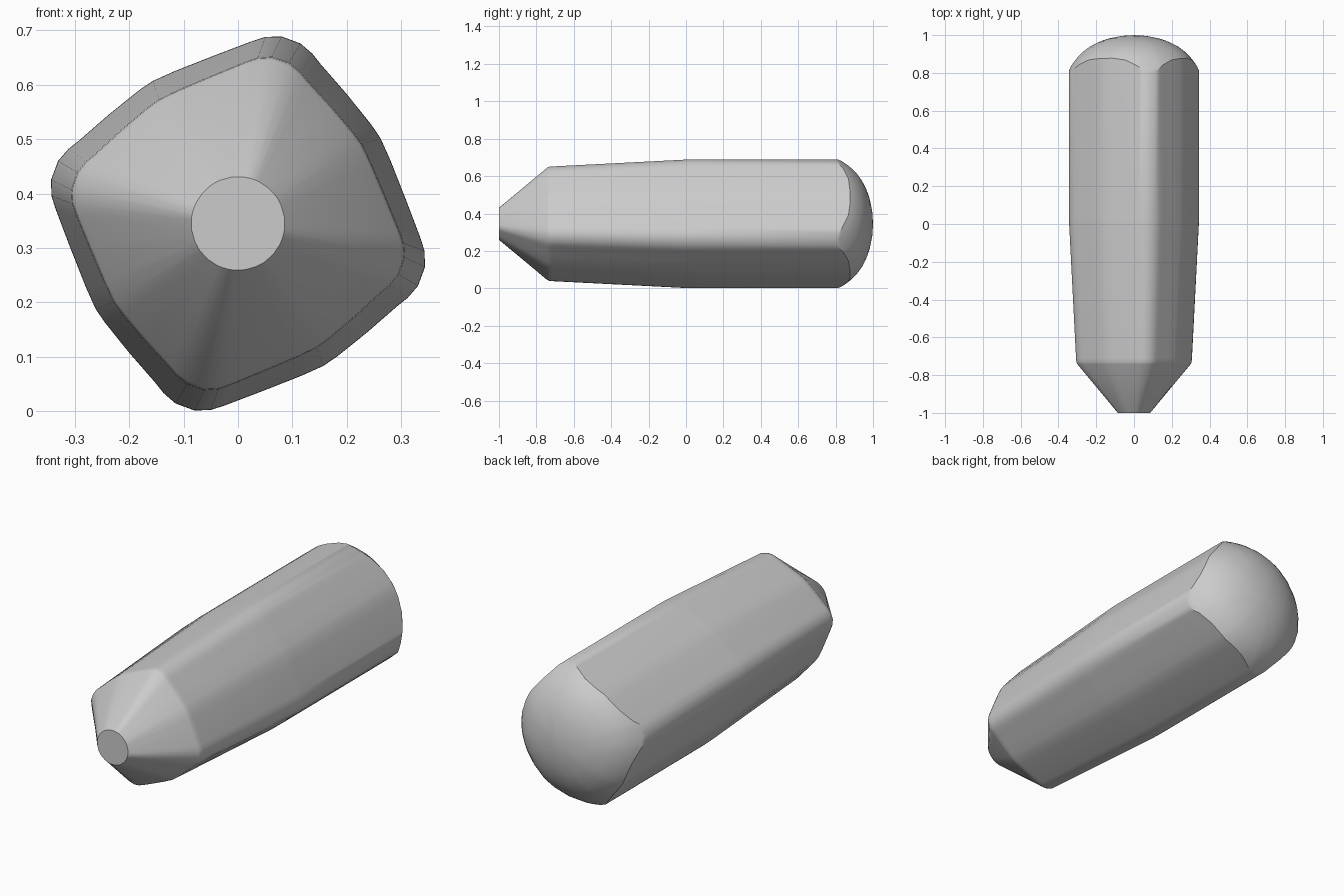
import bpy, bmesh
from math import radians
from mathutils import Matrix, Vector

cube = bpy.data.objects.get("Cube")
if cube:
    bpy.data.objects.remove(cube, do_unlink=True)

CENTRE_Z = 0.345

# One quarter of the twisted, rounded-square section, repeated four times
quarter = [(.025, .335), (.05, .343), (.08, .344), (.115, .331), (.137, .312),
           (.152, .293), (.2, .238), (.245, .182), (.262, .157), (.28, .117), (.308, .046)]
section = [Matrix.Rotation(radians(-90 * k), 2) @ Vector(p)
           for k in range(4) for p in quarter]


def dome_y(r):
    """Depth of the domed back end at a distance r from the axis."""
    return 1 - r ** 2 - 38 * r ** 6


bm = bmesh.new()


def ring(points, depth):
    return [bm.verts.new((p.x, depth(p), p.y + CENTRE_Z)) for p in points]


def scaled(s, turn=0):
    rot = Matrix.Rotation(radians(turn), 2)
    return [rot @ p * s for p in section]


# Round nose tip, tapered shoulder and straight body
rings = [ring([p.normalized() * 0.086 for p in section], lambda p: -1)]
for y, s, turn in [(-.742, .868, 1.5), (-.73, .882, 1.5), (-.71, .887, 1.5),
                   (0, .998, 0), (.03, 1, 0)]:
    rings.append(ring(scaled(s, turn), lambda p: y))

# Domed back end, trimmed by the body's section
for s in [1, .97, .93, .88, .8, .7, .55, .4, .2]:
    rings.append(ring(scaled(s), lambda p: dome_y(p.length)))

# Skin the rings and close both ends
n = len(section)
for a, b in zip(rings, rings[1:]):
    for i in range(n):
        j = (i + 1) % n
        bm.faces.new((a[i], a[j], b[j], b[i]))
bm.faces.new(rings[0])
tip = bm.verts.new((0, 1, CENTRE_Z))
for i in range(n):
    bm.faces.new((rings[-1][i], rings[-1][(i + 1) % n], tip))
bmesh.ops.recalc_face_normals(bm, faces=bm.faces)

mesh = bpy.data.meshes.new("body")
bm.to_mesh(mesh)
bm.free()
body = bpy.data.objects.new("body", mesh)
bpy.context.collection.objects.link(body)

# Plain grey finish
grey = bpy.data.materials.new("light_grey")
grey.use_nodes = True
colour = (.6, .6, .6, 1)
grey.diffuse_color = colour
grey.node_tree.nodes["Principled BSDF"].inputs["Base Color"].default_value = colour
mesh.materials.append(grey)

bpy.ops.object.select_all(action='DESELECT')
body.select_set(True)
bpy.context.view_layer.objects.active = body
bpy.ops.object.shade_smooth_by_angle(angle=radians(35))
